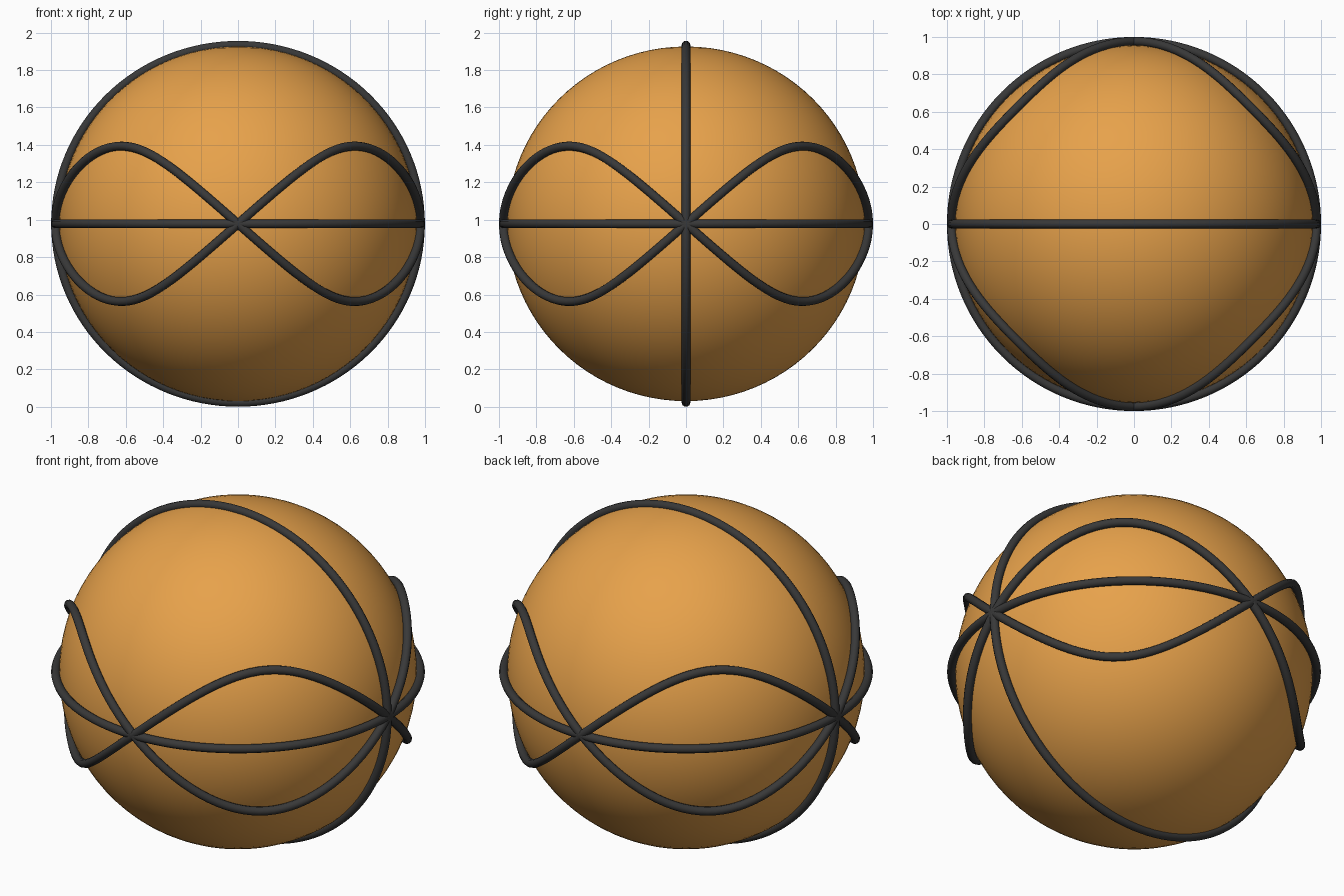
import bpy
from math import sin, cos, pi

if "Cube" in bpy.data.objects:
    bpy.data.objects.remove(bpy.data.objects["Cube"])

CENTRE_Z = 0.978
BALL_R, BALL_RZ = 0.957, 0.948      # slightly flattened ball
SEAM_R, SEAM_RZ = 0.976, 0.955      # seam centre lines
SEAM_THICK = 0.024


def material(name, colour):
    mat = bpy.data.materials.new(name)
    mat.diffuse_color = colour
    mat.use_nodes = True
    mat.node_tree.nodes["Principled BSDF"].inputs["Base Color"].default_value = mat.diffuse_color
    return mat


orange = material("orange_rubber", (0.80, 0.36, 0.07, 1))
dark = material("dark_seam", (0.04, 0.04, 0.04, 1))


def seam(name, path, steps=128):
    """Closed round tube following path(angle)."""
    curve = bpy.data.curves.new(name, 'CURVE')
    curve.dimensions = '3D'
    curve.bevel_depth = SEAM_THICK
    curve.bevel_resolution = 3
    spline = curve.splines.new('POLY')
    spline.points.add(steps - 1)
    for i, point in enumerate(spline.points):
        point.co = (*path(2 * pi * i / steps), 1)
    spline.use_cyclic_u = True
    spline.use_smooth = True
    curve.materials.append(dark)
    obj = bpy.data.objects.new(name, curve)
    obj.location.z = CENTRE_Z
    bpy.context.collection.objects.link(obj)


def wave(amplitude):
    """Path whose latitude swings twice around the ball."""
    def path(a):
        lat = amplitude * sin(2 * a)
        return (SEAM_R * cos(lat) * cos(a), SEAM_R * cos(lat) * sin(a), SEAM_R * sin(lat))
    return path


# Ball
bpy.ops.mesh.primitive_uv_sphere_add(segments=96, ring_count=48, radius=1, location=(0, 0, CENTRE_Z))
ball = bpy.context.object
ball.name = "ball"
ball.scale = (BALL_R, BALL_R, BALL_RZ)
bpy.ops.object.transform_apply(location=False, rotation=False, scale=True)
bpy.ops.object.shade_smooth()
ball.data.materials.append(orange)

# Seams: equator, upright ring and two mirrored waves
seam("equator_seam", wave(0))
seam("upright_seam", lambda a: (SEAM_R * cos(a), 0, SEAM_RZ * sin(a)))
seam("wave_seam_a", wave(0.44))
seam("wave_seam_b", wave(-0.44))
